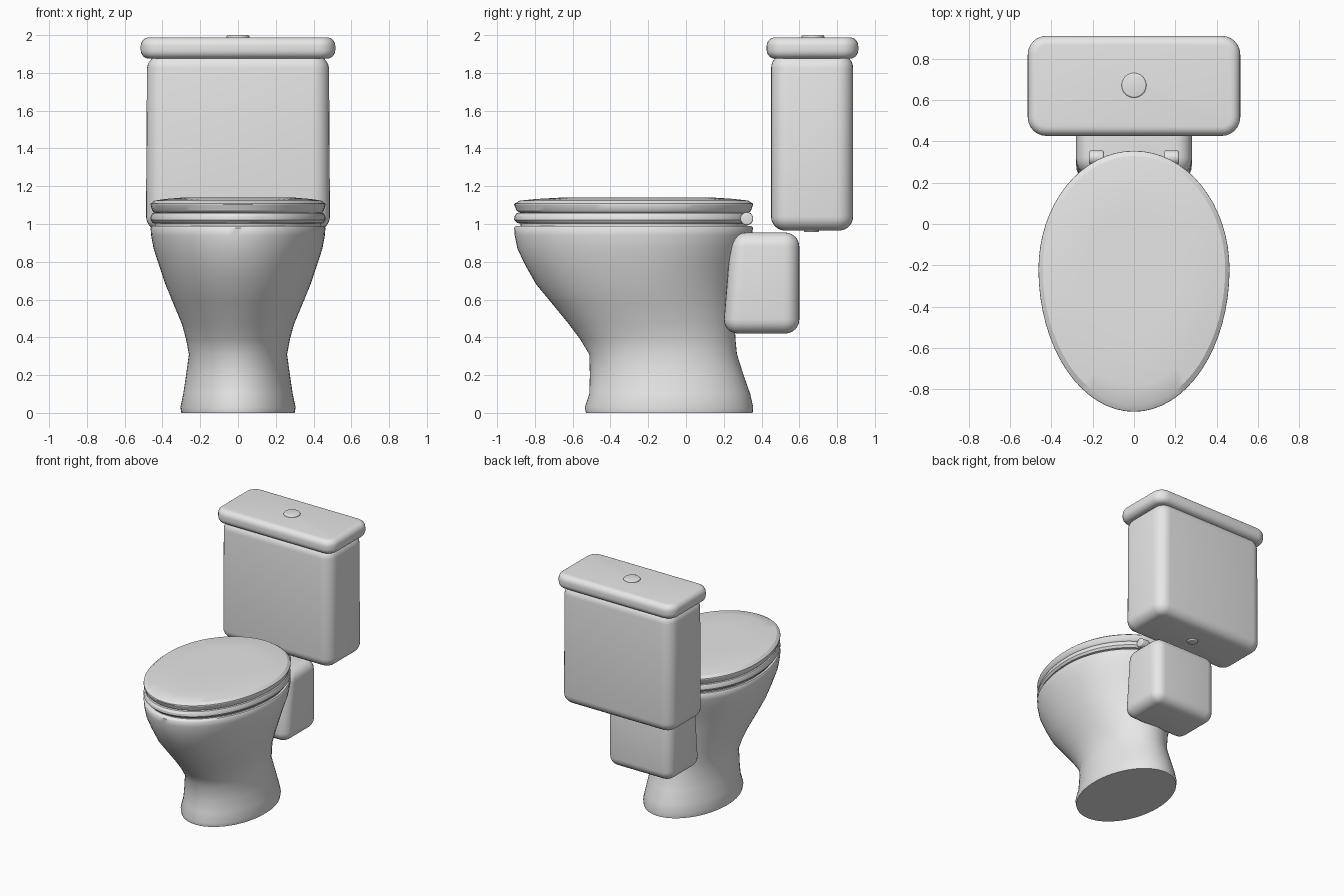
import bpy, bmesh, math

if "Cube" in bpy.data.objects:
    bpy.data.objects.remove(bpy.data.objects["Cube"])

grey = bpy.data.materials.new("ceramic white")
grey.diffuse_color = (0.8, 0.8, 0.8, 1)
grey.use_nodes = True
grey.node_tree.nodes["Principled BSDF"].inputs["Base Color"].default_value = grey.diffuse_color


def finish(bm, name, angle=35):
    bmesh.ops.recalc_face_normals(bm, faces=bm.faces)
    mesh = bpy.data.meshes.new(name)
    bm.to_mesh(mesh)
    bm.free()
    mesh.materials.append(grey)
    ob = bpy.data.objects.new(name, mesh)
    bpy.context.collection.objects.link(ob)
    bpy.ops.object.select_all(action='DESELECT')
    ob.select_set(True)
    bpy.context.view_layer.objects.active = ob
    bpy.ops.object.shade_smooth_by_angle(angle=math.radians(angle))
    return ob


def loft(name, rings, sides=64, angle=35):
    """Stack egg-shaped rings: (z, half width, front y, back y, widest y)."""
    bm = bmesh.new()
    loops = []
    for z, rx, y0, y1, yc in rings:
        loop = []
        for i in range(sides):
            a = 2 * math.pi * i / sides
            s = math.sin(a)
            loop.append(bm.verts.new((rx * math.cos(a), yc + s * ((y1 - yc) if s > 0 else (yc - y0)), z)))
        loops.append(loop)
    for a, b in zip(loops, loops[1:]):
        for i in range(sides):
            j = (i + 1) % sides
            bm.faces.new((a[i], a[j], b[j], b[i]))
    bm.faces.new(loops[0])
    bm.faces.new(loops[-1])
    return finish(bm, name, angle)


def egg(z, k):
    """Seat outline scaled about its widest point."""
    return (z, 0.463 * k, -0.22 - 0.69 * k, -0.22 + 0.575 * k, -0.22)


def rounded_box(name, x, y0, y1, z0, z1, corner, edge, shape=None):
    """Box with rounded upright corners and rounded top and bottom edges."""
    bm = bmesh.new()
    bmesh.ops.create_cube(bm, size=1)
    for v in bm.verts:
        v.co = (v.co.x * 2 * x, (y0 + y1) / 2 + v.co.y * (y1 - y0), (z0 + z1) / 2 + v.co.z * (z1 - z0))
    upright = [e for e in bm.edges if abs(e.verts[0].co.z - e.verts[1].co.z) > 0.01]
    bmesh.ops.bevel(bm, geom=upright, offset=corner, segments=6, profile=0.5, affect='EDGES')
    rims = [e for e in bm.edges if abs(e.verts[0].co.z - e.verts[1].co.z) < 0.001]
    bmesh.ops.bevel(bm, geom=rims, offset=edge, segments=6, profile=0.5, affect='EDGES')
    if shape:
        for v in bm.verts:
            shape(v.co)
    return finish(bm, name, 40)


def cylinder(name, radius, depth, location, along_x=False):
    bm = bmesh.new()
    bmesh.ops.create_cone(bm, cap_ends=True, segments=32, radius1=radius, radius2=radius, depth=depth)
    rims = [e for e in bm.edges if abs(e.verts[0].co.z - e.verts[1].co.z) < 0.001]
    bmesh.ops.bevel(bm, geom=rims, offset=min(radius, depth) * 0.25, segments=3, profile=0.5, affect='EDGES')
    ob = finish(bm, name, 40)
    ob.location = location
    if along_x:
        ob.rotation_euler.y = math.pi / 2
    return ob


# Pedestal and bowl
loft("bowl", [
    (0.00, 0.300, -0.530, 0.353, -0.09), (0.03, 0.305, -0.536, 0.356, -0.09),
    (0.10, 0.290, -0.512, 0.340, -0.09), (0.20, 0.275, -0.509, 0.305, -0.10),
    (0.31, 0.260, -0.512, 0.270, -0.12), (0.39, 0.275, -0.560, 0.262, -0.14),
    (0.47, 0.297, -0.620, 0.258, -0.17), (0.58, 0.343, -0.710, 0.262, -0.20),
    (0.68, 0.384, -0.793, 0.272, -0.22), (0.78, 0.418, -0.850, 0.292, -0.22),
    (0.87, 0.447, -0.893, 0.325, -0.22), (0.94, 0.460, -0.907, 0.348, -0.22),
    egg(0.98, 1.0), egg(0.99, 0.985)], angle=50)

# Seat and closed lid
loft("seat", [egg(0.985, 0.95), egg(1.002, 0.95), egg(1.005, 0.975), egg(1.022, 1.0),
              egg(1.04, 0.998), egg(1.057, 0.98), egg(1.06, 0.95)], angle=30)
loft("lid", [egg(1.055, 0.94), egg(1.062, 0.965), egg(1.072, 0.982), egg(1.102, 1.0), egg(1.108, 0.998),
             egg(1.124, 0.955), egg(1.133, 0.82), egg(1.139, 0.66), egg(1.14, 0.5)], angle=25)

# Hinges between seat and bowl
for side, sx in (("left", -1), ("right", 1)):
    cylinder(side + "_hinge", 0.034, 0.072, (sx * 0.182, 0.322, 1.028), along_x=True)


# Neck joining bowl and cistern, leaning back at the front
def lean(co):
    if co.y < 0.4:
        t = (co.z - 0.42) / 0.535
        co.y += 0.045 * t * t


rounded_box("neck", 0.28, 0.2, 0.6, 0.42, 0.955, 0.08, 0.075, lean)


# Cistern body, drawn in slightly near the top
def shoulder(co):
    t = max(0, (co.z - 1.72) / 0.18)
    co.x *= 1 - 0.03 * t * t


rounded_box("cistern", 0.487, 0.45, 0.885, 0.965, 1.9, 0.09, 0.075, shoulder)
rounded_box("cistern_lid", 0.515, 0.427, 0.912, 1.875, 1.988, 0.09, 0.045)
cylinder("flush_button", 0.06, 0.03, (0, 0.672, 1.985))
cylinder("outlet_bolt", 0.04, 0.03, (0, 0.665, 0.972))
